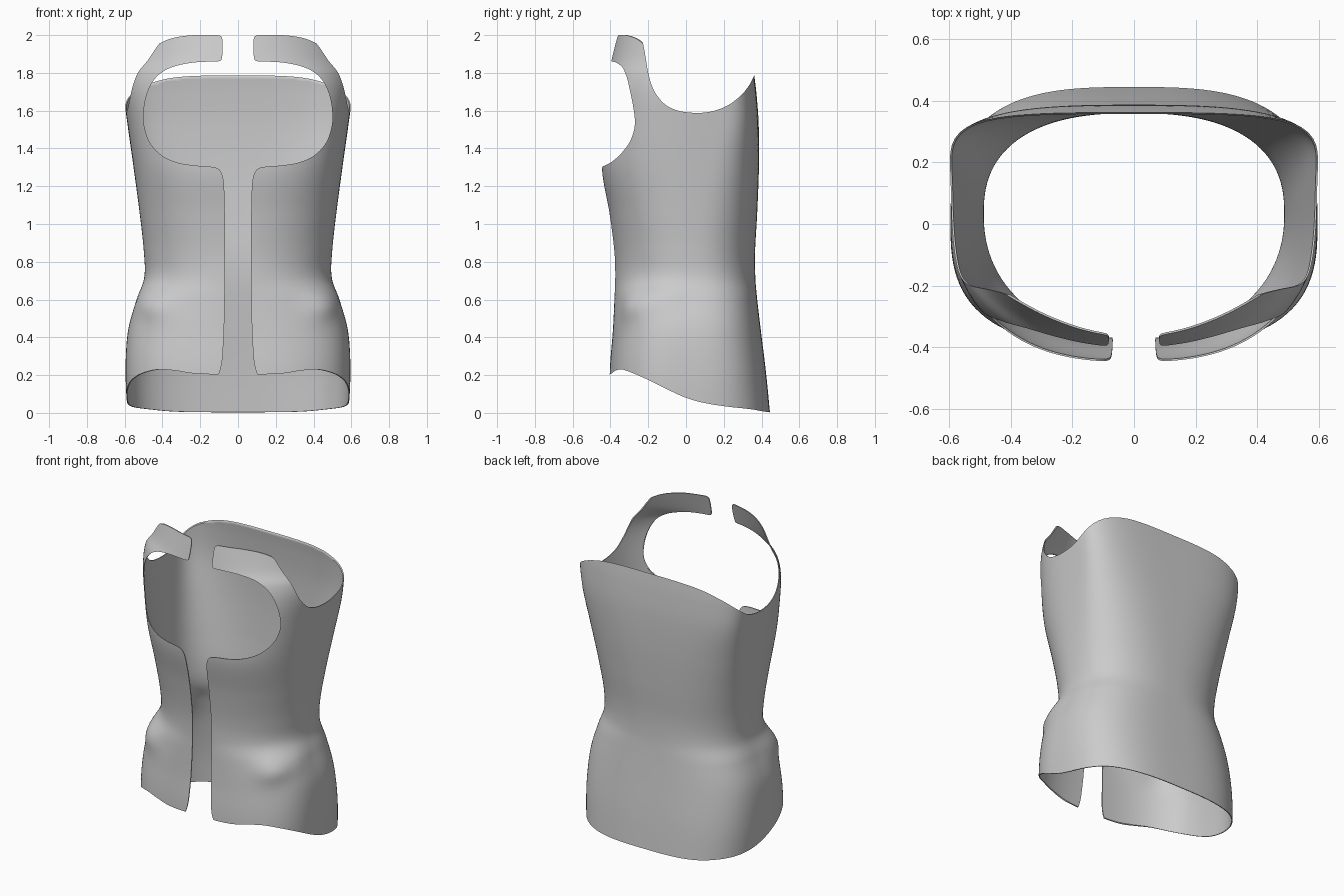
import bpy, bmesh, math
from mathutils import Vector

if "Cube" in bpy.data.objects:
    bpy.data.objects.remove(bpy.data.objects["Cube"])

# Body cross-sections: z, half width, front y, back y, widest y, front and back roundness
LEVELS = [
    (-0.08, .58, -.40, .452, .00, 2.7, 3.0),
    (0.20, .595, -.405, .425, .00, 2.8, 3.0),
    (0.43, .583, -.388, .397, .00, 2.7, 2.9),
    (0.60, .535, -.380, .377, .01, 2.5, 2.8),
    (0.72, .496, -.377, .367, .03, 2.2, 2.5),
    (0.86, .499, -.382, .366, .03, 2.2, 2.5),
    (1.06, .521, -.407, .377, .05, 2.4, 2.7),
    (1.30, .553, -.447, .386, .10, 2.7, 3.0),
    (1.52, .584, -.430, .385, .15, 3.0, 3.4),
    (1.68, .605, -.420, .374, .15, 2.9, 3.6),
    (1.79, .610, -.412, .361, .15, 2.6, 3.6),
    (1.88, .595, -.395, .350, .13, 2.15, 3.4),
    (2.06, .560, -.352, .340, .10, 1.85, 3.0)]

# Front outlines (x, z) and side outlines (y, z)
OPENING = [(.11, .19), (.10, .21), (.088, .25), (.08, .32), (.072, .5), (.069, .8), (.07, 1.05),
           (.074, 1.2), (.085, 1.265), (.11, 1.295), (.16, 1.305), (.23, 1.31), (.32, 1.325),
           (.40, 1.36), (.46, 1.42), (.49, 1.49), (.50, 1.56), (.492, 1.65), (.465, 1.73),
           (.42, 1.79), (.35, 1.83), (.25, 1.853), (.15, 1.86), (.10, 1.862), (.086, 1.875),
           (.082, 1.92), (.082, 1.97), (.088, 1.992), (.105, 2.0)]
STRAP_TOP = [(.105, 2.0), (.18, 2.0), (.26, 1.998), (.35, 1.983), (.42, 1.953), (.48, 1.91),
             (.525, 1.855), (.555, 1.79)]
ARMHOLE = [(-.245, 2.0), (-.232, 1.97), (-.222, 1.93), (-.212, 1.87), (-.2, 1.8), (-.18, 1.73), (-.15, 1.675),
           (-.10, 1.625), (-.03, 1.597), (.06, 1.588), (.14, 1.597), (.22, 1.627),
           (.29, 1.68), (.335, 1.735), (.358, 1.78), (.375, 1.81)]
HEM = [(-.43, .202), (-.40, .205), (-.375, .223), (-.34, .23), (-.28, .21), (-.19, .17),
       (-.10, .125), (0, .08), (.10, .052), (.22, .033), (.34, .02), (.42, .006), (.48, 0)]


def smooth(pts, k):
    """Catmull-Rom curve through points of any dimension."""
    p = [Vector(q) for q in pts]
    p = [p[0] * 2 - p[1]] + p + [p[-1] * 2 - p[-2]]
    out = []
    for a, b, c, d in zip(p, p[1:], p[2:], p[3:]):
        for i in range(k):
            t = i / k
            out.append(b + (c - a) * (t / 2) + (a * 2 - b * 5 + c * 4 - d) * (t * t / 2)
                       + (b * 3 - a - c * 3 + d) * (t ** 3 / 2))
    return out + [p[-2]]


def add_mesh(name, bm):
    bmesh.ops.recalc_face_normals(bm, faces=bm.faces)
    me = bpy.data.meshes.new(name)
    bm.to_mesh(me)
    bm.free()
    ob = bpy.data.objects.new(name, me)
    bpy.context.collection.objects.link(ob)
    return ob


def prism(name, pts, to_3d, lo, hi):
    """Closed prism from a flat outline."""
    bm = bmesh.new()
    rings = [[bm.verts.new(to_3d(p[0], p[1], d)) for p in pts] for d in (lo, hi)]
    bm.faces.new(rings[0])
    bm.faces.new(rings[1])
    n = len(pts)
    for i in range(n):
        j = (i + 1) % n
        bm.faces.new((rings[0][i], rings[0][j], rings[1][j], rings[1][i]))
    ob = add_mesh(name, bm)
    ob.hide_render = True
    return ob


# Body tube with a raised pad over each front hip
N = 160
bm = bmesh.new()
rings = []
for z, w, yf, yb, y0, nf, nb in smooth(LEVELS, 9):
    ring = []
    for i in range(N):
        a = 2 * math.pi * (i + .5) / N
        c, s = math.cos(a), math.sin(a)
        n, d = (nb, yb - y0) if s > 0 else (nf, y0 - yf)
        r = (abs(c / w) ** n + abs(s / d) ** n) ** (-1 / n)
        if s < 0:
            r += .03 * math.exp(-((abs(r * c) - .44) / .09) ** 2 - ((z - .57) / .08) ** 2) * min(1, -4 * s)
        ring.append(bm.verts.new((r * c, y0 + r * s, z)))
    rings.append(ring)
for lo, hi in zip(rings, rings[1:]):
    for i in range(N):
        j = (i + 1) % N
        bm.faces.new((lo[i], lo[j], hi[j], hi[i]))
brace = add_mesh("brace_shell", bm)
sol = brace.modifiers.new("thickness", 'SOLIDIFY')
sol.thickness = .006
sol.offset = -1

# Cutters: front opening, strap tops, arm cut-outs with back edge, lower hem
front = lambda x, z, d: (x, d, z)
side = lambda y, z, d: (d, y, z)


def mirrored(pts):
    return pts + [(-p[0], p[1]) for p in reversed(pts)]


opening = [(.125, -.3), (.125, .15)] + [tuple(p) for p in smooth(OPENING, 4)] + [(.105, 2.3)]
strap = [tuple(p) for p in smooth(STRAP_TOP, 5)] + [(.8, 1.795), (.8, 2.4)]
arm = [tuple(p) for p in smooth(ARMHOLE, 5)] + [(.7, 1.83), (.7, 2.5), (-.245, 2.5)]
hem = [tuple(p) for p in smooth(HEM, 5)] + [(.8, 0), (.8, -.5), (-.8, -.5), (-.8, .202)]
cutters = [prism("opening_cutter", mirrored(opening), front, -1, 0),
           prism("strap_cutter", mirrored(strap), front, -1.1, 1.1),
           prism("arm_cutter", arm, side, -1.2, 1.2),
           prism("hem_cutter", hem, side, -1.3, 1.3)]
for c in cutters:
    m = brace.modifiers.new(c.name, 'BOOLEAN')
    m.operation = 'DIFFERENCE'
    m.solver = 'EXACT'
    m.object = c

# Apply the cuts and smooth the shell
bpy.context.view_layer.objects.active = brace
brace.select_set(True)
for m in list(brace.modifiers):
    bpy.ops.object.modifier_apply(modifier=m.name)
for c in cutters:
    bpy.data.objects.remove(c)
bpy.ops.object.shade_smooth_by_angle(angle=math.radians(40))
